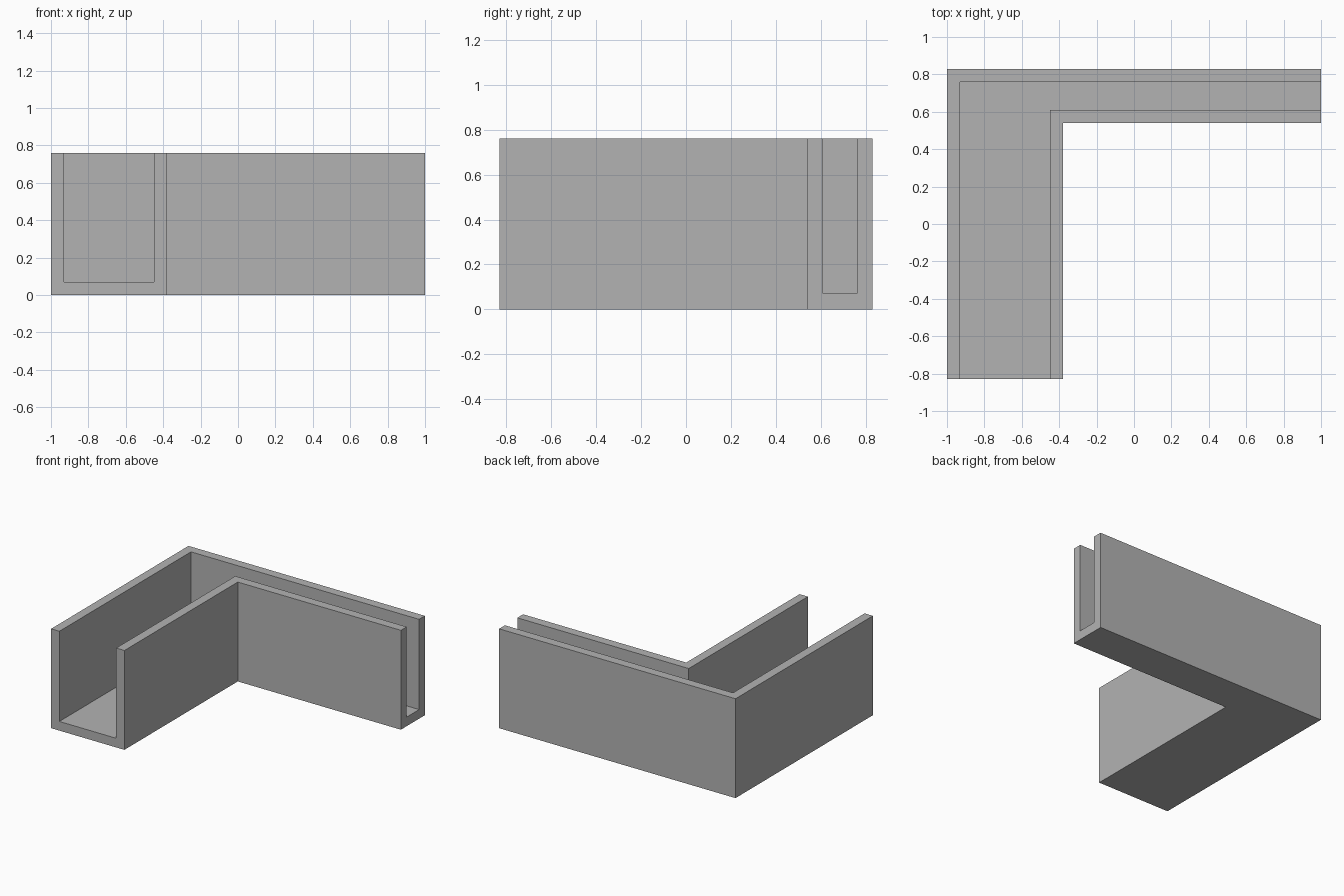
import bpy
import bmesh

cube = bpy.data.objects.get("Cube")
if cube:
    bpy.data.objects.remove(cube, do_unlink=True)

# Plain grey material
grey = bpy.data.materials.new("plain grey")
grey.use_nodes = True
colour = (0.45, 0.45, 0.45, 1)
grey.diffuse_color = colour
grey.node_tree.nodes["Principled BSDF"].inputs["Base Color"].default_value = colour

# Wall lines from the outer face to the inner face, for each arm
wide_x = (-1.0, -0.93, -0.45, -0.38)
narrow_y = (0.83, 0.76, 0.61, 0.54)
front_end, right_end = -0.83, 1.0
floor, top = 0.07, 0.76

# U-shaped cross-section: (wall line index, height)
section = [(0, 0), (0, top), (1, top), (1, floor),
           (2, floor), (2, top), (3, top), (3, 0)]

# Sweep the section from the front end, round the mitred corner, to the right end
bm = bmesh.new()
stations = (
    lambda i: (wide_x[i], front_end),
    lambda i: (wide_x[i], narrow_y[i]),
    lambda i: (right_end, narrow_y[i]),
)
rings = [[bm.verts.new((*place(i), z)) for i, z in section] for place in stations]
for a, b in zip(rings, rings[1:]):
    for k in range(len(section)):
        n = (k + 1) % len(section)
        bm.faces.new((a[k], a[n], b[n], b[k]))

# Open channel ends, closed by U-shaped faces
bm.faces.new(rings[0])
bm.faces.new(rings[-1])
bmesh.ops.recalc_face_normals(bm, faces=bm.faces[:])

mesh = bpy.data.meshes.new("corner_channel")
bm.to_mesh(mesh)
bm.free()
mesh.materials.append(grey)
channel = bpy.data.objects.new("corner_channel", mesh)
bpy.context.collection.objects.link(channel)
